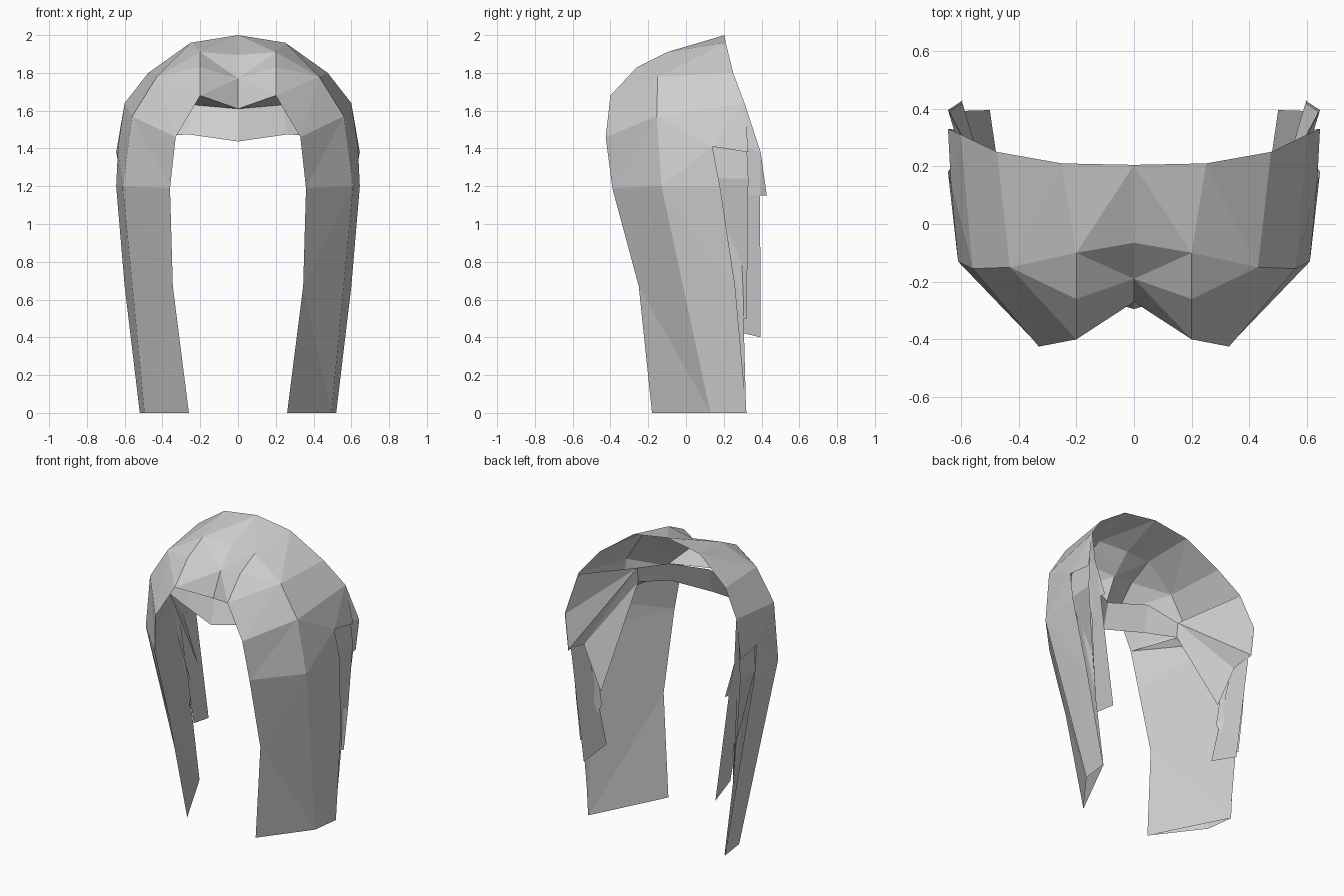
import bpy, bmesh
from mathutils import Vector

if "Cube" in bpy.data.objects:
    bpy.data.objects.remove(bpy.data.objects["Cube"])

mat = bpy.data.materials.new("light grey hair")
mat.diffuse_color = (0.62, 0.62, 0.62, 1)
mat.use_nodes = True
mat.node_tree.nodes["Principled BSDF"].inputs["Base Color"].default_value = mat.diffuse_color


def sheet(name, points, faces, inward=False):
    """Right half of an open flat-shaded sheet, mirrored across x."""
    bm = bmesh.new()
    v = {k: bm.verts.new(p) for k, p in points.items()}
    for f in faces:
        bm.faces.new([v[k] for k in f.split()])
    bm.normal_update()
    # turn every face away from (or towards) the middle of the head
    for f in bm.faces:
        c = f.calc_center_median()
        out = f.normal.dot(c - Vector((0, 0.1, min(c.z, 1.2)))) > 0
        if out == inward:
            f.normal_flip()
    me = bpy.data.meshes.new(name)
    bm.to_mesh(me)
    bm.free()
    me.materials.append(mat)
    ob = bpy.data.objects.new(name, me)
    bpy.context.collection.objects.link(ob)
    m = ob.modifiers.new("mirror", 'MIRROR')
    m.use_axis[0] = True
    m.merge_threshold = 0.001
    return ob


# crown: r = back rim, m = middle ring, c = parting, f = front edge
rim = {"r0": (0, .205, 2.0), "r1": (.25, .21, 1.96), "r2": (.475, .25, 1.8),
       "r3": (.6, .31, 1.64), "r4": (.645, .33, 1.38)}
middle = {"m1": (.2, -.10, 1.91), "m2": (.43, -.15, 1.78),
          "m3": (.56, -.155, 1.57), "m4": (.61, -.13, 1.2)}
front = {"c0": (0, -.065, 1.895), "c1": (0, -.19, 1.77), "c2": (0, -.27, 1.61),
         "f1": (.2, -.26, 1.83), "f2": (.2, -.4, 1.68),
         "f3": (.33, -.425, 1.46), "f4": (.36, -.39, 1.19)}
side = {"a0": (.635, .14, 1.41), "a1": (.645, .18, 1.2)}
sheet("crown", rim | middle | front | side, [
    "r0 m1 r1", "r0 c0 m1", "r1 m1 m2", "r1 m2 r2", "r2 m2 m3 r3",
    "r3 m3 a0", "r3 a0 r4", "m3 m4 a0", "m4 a1 a0",
    "c0 c1 m1", "c1 f1 m1", "c1 f2 f1", "c1 c2 f2",
    "m1 f1 m2", "f1 f2 m2", "f2 f3 m2", "m2 f3 m3", "m3 f3 f4", "m3 f4 m4"])

# long front lock, falling from the crown to the ground
sheet("front_lock", {
    "f4": front["f4"], "m4": middle["m4"], "a1": side["a1"],
    "f5": (.345, -.25, .67), "f6": (.26, -.18, 0),
    "l6": (.495, .13, 0), "a5": (.6, .26, .67), "a6": (.52, .32, 0)},
    ["f4 f5 m4", "f5 l6 m4", "f5 f6 l6", "m4 l6 a5", "m4 a5 a1", "l6 a6 a5"])

# band of short hair across the forehead, t = top edge, b = bottom edge
band = {"t0": (0, -.25, 1.61), "b0": (0, -.295, 1.437),
        "t1": (.23, -.14, 1.63), "b1": (.265, -.215, 1.475),
        "t2": (.44, -.1, 1.56), "b2": (.44, -.11, 1.46)}
sheet("forehead_band", band, ["t0 b0 b1 t1", "t1 b1 b2 t2"])

# inner face of the front lock, reaching back behind the side locks
sheet("front_lock_inside", {
    "f3": front["f3"], "f4": front["f4"], "f5": (.345, -.25, .67),
    "f6": (.26, -.18, 0), "a6": (.515, .318, 0),
    "a1": (.605, .17, 1.2), "a0": (.605, .13, 1.38), "b2": band["b2"],
    "u1": (.61, .31, 1.25), "u2": (.57, .305, .5)},
    ["f3 a0 b2", "f3 f4 a0", "f4 a1 a0", "f4 f5 a1", "f5 a6 a1", "f5 f6 a6",
     "a0 a1 u1", "a1 u2 u1", "a1 a6 u2"], inward=True)

# middle side lock, tucked under the front one
sheet("middle_lock", {
    "p0": (.615, .13, 1.42), "q0": (.625, .32, 1.45),
    "p1": (.625, .14, 1.24), "q1": (.642, .33, 1.24),
    "p2": (.5, .2, .72), "q2": (.61, .325, .8),
    "p3": (.555, .265, .5), "q3": (.58, .32, .5)},
    ["p0 p1 q1 q0", "p1 p2 q2 q1", "p2 p3 q3 q2"])

# back side lock, leaning inward at the bottom
sheet("back_lock", {
    "r3": rim["r3"], "p0": (.61, .28, 1.42), "q0": (.645, .395, 1.38),
    "p1": (.605, .22, 1.15), "q1": (.6, .392, 1.15), "s1": (.595, .428, 1.15),
    "p2": (.47, .19, .45), "q2": (.5, .395, .4)},
    ["r3 p0 q0", "p0 p1 q1 q0", "q0 q1 s1", "p1 p2 q2 q1"])

# underside joining the crown's front edge to the band
sheet("fringe_underside", {
    "c2": front["c2"], "f2": front["f2"], "t1": band["t1"]},
    ["c2 f2 t1"], inward=True)

# inner fan from the band end to the back rim
sheet("inner_fan", {
    "t2": band["t2"], "b2": band["b2"], "r3": (.595, .305, 1.63),
    "r4": (.64, .39, 1.38), "s": (.595, .42, 1.16),
    "w": (.595, .26, 1.13), "tip": (.475, .245, .83)},
    ["t2 r4 r3", "t2 s r4", "t2 w s", "t2 b2 w", "b2 tip w"])
